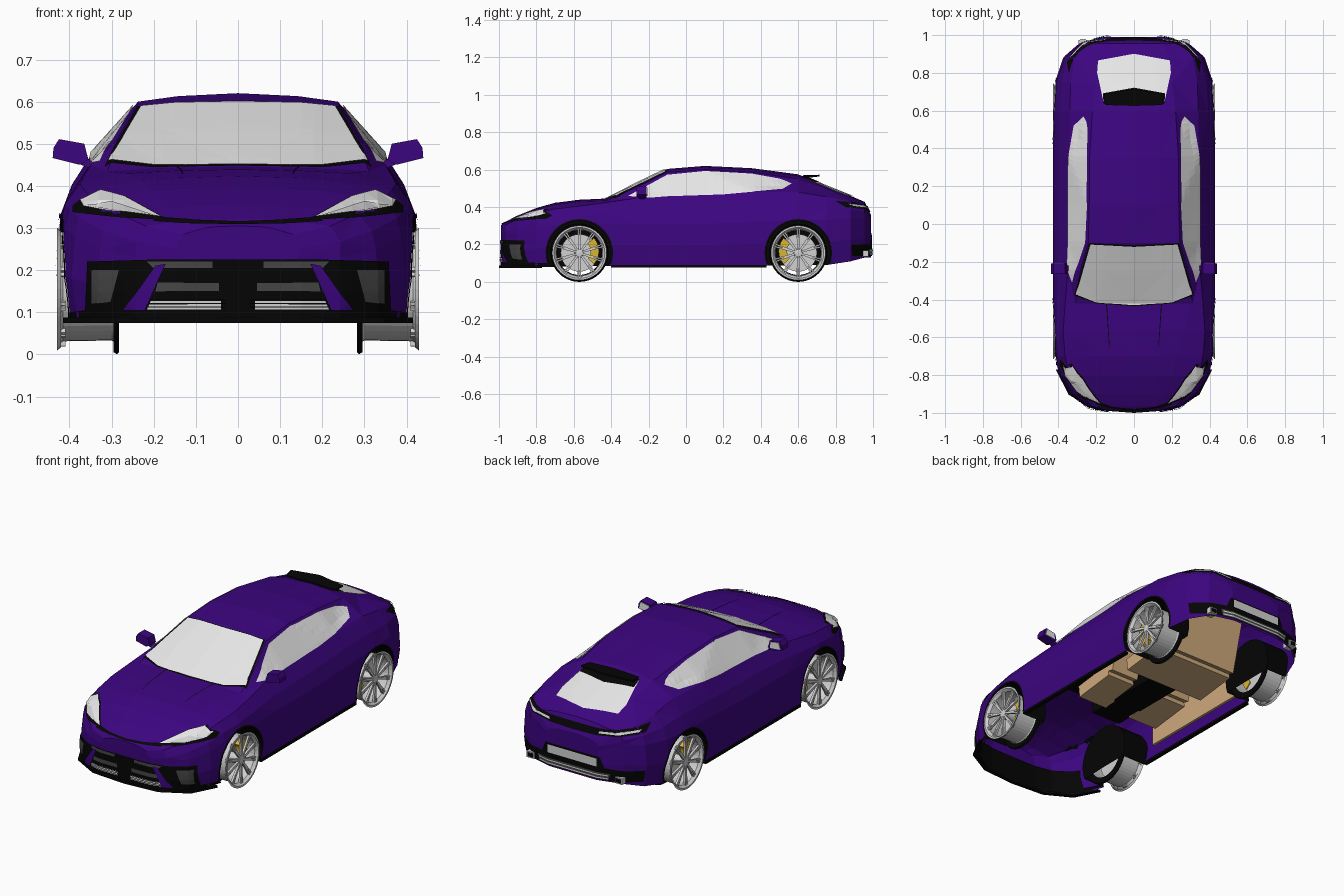
import bpy, bmesh, math
from mathutils import Vector, Matrix
from mathutils.bvhtree import BVHTree

if "Cube" in bpy.data.objects:
    bpy.data.objects.remove(bpy.data.objects["Cube"])


def material(name, rgb):
    m = bpy.data.materials.new(name)
    m.diffuse_color = (*rgb, 1)
    m.use_nodes = True
    m.node_tree.nodes["Principled BSDF"].inputs["Base Color"].default_value = m.diffuse_color
    return m


PURPLE = material("purple paint", (.045, .0015, .215))
BLACK = material("black trim", (.0015, .0015, .0015))
GLASS = material("pale glass", (.8, .8, .8))
SILVER = material("silver metal", (.64, .64, .64))
GREY = material("dark grey mesh", (.06, .06, .06))
TAN = material("tan leather", (.62, .4, .2))
YELLOW = material("yellow caliper", (.7, .46, .03))


def finish(bm, name, mats, mirror=True):
    """Turn a bmesh into an object, mirrored across x = 0."""
    me = bpy.data.meshes.new(name)
    bm.to_mesh(me)
    bm.free()
    for m in mats:
        me.materials.append(m)
    ob = bpy.data.objects.new(name, me)
    bpy.context.collection.objects.link(ob)
    if mirror:
        ob.modifiers.new("mirror", 'MIRROR')
    return ob


def add_box(bm, loc, size, rot=Matrix()):
    bmesh.ops.create_cube(bm, size=1, matrix=Matrix.Translation(loc) @ rot @ Matrix.Diagonal((*size, 1)))


def box(name, loc, size, mat, tilt=0):
    bm = bmesh.new()
    add_box(bm, loc, size, Matrix.Rotation(tilt, 4, 'X'))
    return finish(bm, name, [mat])


def prism(name, pts, vec, mat):
    """Extrude a flat outline of 3D points along vec."""
    bm = bmesh.new()
    low = [bm.verts.new(p) for p in pts]
    top = [bm.verts.new(Vector(p) + Vector(vec)) for p in pts]
    bm.faces.new(low)
    bm.faces.new(top)
    for i in range(len(pts)):
        bm.faces.new((low[i - 1], low[i], top[i], top[i - 1]))
    bmesh.ops.recalc_face_normals(bm, faces=bm.faces)
    return finish(bm, name, [mat])


# Body shell: sections along y
# y, bottom z, half width, crease z, belt x, belt z, rail x, rail z, top z
SECTIONS = [
    (-.988, .08, .15, .22, .13, .285, .08, .30, .305),
    (-.965, .08, .25, .23, .22, .305, .12, .318, .322),
    (-.90, .08, .335, .25, .285, .335, .16, .347, .355),
    (-.80, .08, .395, .28, .345, .368, .20, .388, .395),
    (-.70, .08, .42, .30, .365, .39, .23, .413, .423),
    (-.57, .085, .43, .31, .375, .405, .26, .43, .439),
    (-.42, .085, .43, .31, .365, .425, .31, .435, .446),
    (-.25, .085, .43, .31, .35, .45, .285, .513, .532),
    (-.10, .085, .43, .31, .345, .46, .242, .586, .604),
    (.10, .085, .43, .31, .345, .465, .237, .60, .62),
    (.35, .085, .43, .32, .345, .48, .235, .587, .608),
    (.60, .09, .43, .33, .34, .48, .22, .55, .575),
    (.75, .09, .418, .33, .335, .455, .20, .50, .512),
    (.88, .11, .375, .34, .315, .43, .19, .45, .46),
    (.955, .13, .29, .34, .26, .40, .15, .42, .428),
    (.99, .13, .16, .30, .145, .335, .10, .35, .355)]
bm = bmesh.new()
rings = []
for y, zb, w, zs, xb, zt, xr, zr, top in SECTIONS:
    half = [(w - .015, zb), (w, (zb + zs) / 2), (w - .008, zs), ((w + xb) / 2 + .008, (zs + zt) / 2),
            (xb, zt), (xr, zr), (xr * .6, top - (top - zr) * .35)]
    loop = half + [(0, top)] + [(-x, z) for x, z in half[::-1]]
    rings.append([bm.verts.new((x, y, z)) for x, z in loop])
for a, b in zip(rings, rings[1:]):
    n = len(a)
    for i in range(n):
        j = (i + 1) % n
        bm.faces.new((a[i], a[j], b[j], b[i])).material_index = 2 if j == 0 else 0
bm.faces.new(rings[0])
bm.faces.new(rings[-1])
bmesh.ops.recalc_face_normals(bm, faces=bm.faces)
bmesh.ops.triangulate(bm, faces=bm.faces)
TREE = BVHTree.FromBMesh(bm)
body = finish(bm, "body_shell", [PURPLE, BLACK, BLACK], mirror=False)

# Wheel housings cut from the body, then the underside opened
AXLES, HUB = (-.57, .60), .155
bm = bmesh.new()
for y in AXLES:
    for s in (1, -1):
        bmesh.ops.create_cone(bm, cap_ends=True, segments=36, radius1=.172, radius2=.172, depth=.33,
                              matrix=Matrix.Translation((s * .435, y, HUB)) @ Matrix.Rotation(math.pi / 2, 4, 'Y'))
for f in bm.faces:
    f.material_index = 1
cutter = finish(bm, "wheel_cutter", [PURPLE, BLACK, BLACK], mirror=False)
cutter.hide_render = True
mod = body.modifiers.new("arches", 'BOOLEAN')
mod.operation, mod.object, mod.solver = 'DIFFERENCE', cutter, 'EXACT'
bpy.context.view_layer.objects.active = body
bpy.ops.object.modifier_apply(modifier=mod.name)
bpy.data.objects.remove(cutter)
bm = bmesh.new()
bm.from_mesh(body.data)
bmesh.ops.delete(bm, geom=[f for f in bm.faces if f.material_index == 2], context='FACES')
bm.to_mesh(body.data)
bm.free()

VIEWS = {"front": (lambda a, b: Vector((a, -2, b)), Vector((0, 1, 0))),
         "rear": (lambda a, b: Vector((a, 2, b)), Vector((0, -1, 0))),
         "side": (lambda a, b: Vector((2, a, b)), Vector((-1, 0, 0))),
         "top": (lambda a, b: Vector((a, b, 2)), Vector((0, 0, -1)))}


def patch(name, pts, view, mat, off=.005):
    """Thin plate: an outline drawn in one view, laid onto the body surface."""
    place, d = VIEWS[view]
    bm = bmesh.new()
    bm.faces.new([bm.verts.new((a, b, 0)) for a, b in pts])
    for no in (Vector((1, 0, 0)), Vector((0, 1, 0))):
        for i in range(-32, 33):
            bmesh.ops.bisect_plane(bm, geom=bm.verts[:] + bm.edges[:] + bm.faces[:],
                                   plane_co=no * i * .03, plane_no=no)
    missed = []
    for v in bm.verts:
        hit, nor, _, _ = TREE.ray_cast(place(v.co.x, v.co.y), d)
        if hit is None:
            missed.append(v)
        else:
            v.co = hit + (nor - d * .6).normalized() * off
    bmesh.ops.delete(bm, geom=missed, context='VERTS')
    bmesh.ops.triangulate(bm, faces=bm.faces)
    for f in bm.faces:
        f.normal_update()
        if f.normal.dot(d) > 0:
            f.normal_flip()
    return finish(bm, name, [mat])


# Glass
SIDE = [(-.31, .457), (-.2, .517), (-.1, .571), (.1, .591), (.35, .577), (.5, .55),
        (.57, .525), (.52, .495), (.2, .466), (-.1, .456), (-.2, .448)]
patch("side_window", SIDE, "side", GLASS)
patch("windscreen_seal", [(0, -.436), (.2, -.42), (.316, -.378), (.238, -.1), (0, -.112)], "top", BLACK, .003)
patch("windscreen", [(0, -.43), (.2, -.414), (.306, -.372), (.23, -.107), (0, -.119)], "top", GLASS, .007)
patch("rear_window", [(0, .9), (.19, .865), (.195, .8), (.16, .64), (0, .64)], "top", GLASS)
patch("rear_window_shade", [(0, .72), (.165, .69), (.16, .635), (0, .635)], "top", BLACK, .007)
prism("spoiler", [(0, .625, .562), (.15, .63, .557), (.16, .69, .56), (0, .715, .565)], (0, 0, .008), BLACK)

# Bonnet creases, nose line and headlights
patch("bonnet_crease", [(.143, -.42), (.148, -.42), (.132, -.65), (.129, -.65)], "top", BLACK, .003)
patch("nose_line", [(0, .307), (.1, .309), (.2, .314), (.2, .325), (.1, .318), (0, .314)], "front", BLACK, .004)
patch("headlight_bezel", [(.16, .315), (.3, .326), (.39, .336), (.39, .352), (.37, .368), (.33, .387), (.27, .375)],
      "front", BLACK, .004)
patch("headlight", [(.18, .322), (.3, .338), (.362, .349), (.37, .364), (.325, .385), (.27, .371)],
      "front", GLASS, .009)
patch("headlight_inner", [(.2, .325), (.3, .34), (.355, .351), (.3, .357)], "front", SILVER, .011)

# Lower grille (outer and inner skins), slats, fins and splitter
GRILLE = [(0, .225), (.2, .225), (.355, .22), (.36, .105), (.4, .1), (.4, .083), (0, .083)]
patch("grille", GRILLE, "front", BLACK)
patch("grille_inner", GRILLE, "front", BLACK, -.008)
patch("grille_mesh_top", [(.06, .205), (.2, .205), (.215, .22), (.06, .22)], "front", GREY, .007)
patch("grille_mesh_low", [(.04, .107), (.215, .107), (.205, .13), (.04, .13)], "front", SILVER, .007)
patch("grille_mesh_mid", [(.045, .15), (.195, .15), (.19, .17), (.045, .17)], "front", GREY, .007)
for i in range(3):
    patch("grille_slat", [(.03, .111 + i * .008), (.22, .111 + i * .008), (.22, .114 + i * .008),
                          (.03, .114 + i * .008)], "front", BLACK, .009)
patch("outlet_mesh", [(.3, .125), (.345, .12), (.345, .2), (.28, .2)], "front", GREY, .007)
patch("bumper_fin", [(.17, .215), (.195, .21), (.27, .105), (.22, .105)], "front", PURPLE, .011)
prism("front_splitter", [(0, -1, .075), (.2, -.985, .075), (.345, -.905, .075), (.415, -.77, .075),
                         (.395, -.77, .075), (.325, -.89, .075), (.19, -.965, .075), (0, -.98, .075)],
      (0, 0, .012), BLACK)

# Tail lamps, plate panel, lower bumper and exhausts
patch("tail_band", [(0, .37), (.15, .372), (.26, .386), (.352, .396), (.342, .43), (.25, .412), (.14, .405), (0, .405)],
      "rear", BLACK, .005)
patch("tail_lamp", [(.15, .382), (.25, .393), (.335, .404), (.334, .414), (.15, .392)], "rear", SILVER, .009)
patch("rear_bumper", [(0, .262), (.165, .262), (.19, .205), (.37, .2), (.36, .138), (0, .138)], "rear", BLACK, .004)
patch("plate_panel", [(0, .208), (.15, .208), (.15, .252), (0, .252)], "rear", SILVER, .008)
patch("diffuser_mesh", [(0, .143), (.21, .143), (.22, .178), (0, .178)], "rear", GREY, .007)
for z in (.15, .167):
    patch("diffuser_wire", [(0, z - .003), (.21, z - .003), (.21, z + .003), (0, z + .003)], "rear", SILVER, .009)
box("exhaust", (.27, .95, .152), (.045, .05, .034), SILVER)
box("exhaust_bore", (.27, .975, .152), (.032, .004, .022), BLACK)

# Sills and arch trims
box("sill", (.413, .015, .084), (.02, .83, .014), BLACK)
for y, tag in zip(AXLES, ("front", "rear")):
    arc = [math.radians(-20 + 10 * i) for i in range(23)]
    ring = [(y + .17 * math.cos(a), HUB + .17 * math.sin(a)) for a in arc]
    ring += [(y + .18 * math.cos(a), HUB + .18 * math.sin(a)) for a in arc[::-1]]
    patch(tag + "_arch_trim", ring, "side", BLACK, .003)

# Door mirrors
prism("mirror_housing", [(.355, -.265, .462), (.365, -.265, .5), (.425, -.265, .511), (.438, -.265, .49),
                         (.44, -.265, .466), (.375, -.265, .45)], (0, .055, 0), PURPLE)
prism("mirror_glass", [(.37, -.21, .463), (.372, -.21, .496), (.422, -.21, .504), (.432, -.21, .468)],
      (0, .004, 0), GLASS)
prism("mirror_stem", [(.33, -.25, .45), (.37, -.25, .47), (.385, -.25, .455), (.34, -.25, .437)], (0, .03, 0), PURPLE)


def lathe(name, profile, y, mat, steps=40):
    """Spin (radius, x) points about a wheel axle."""
    bm = bmesh.new()
    vs = [bm.verts.new((x, y, HUB + r)) for r, x in profile]
    es = [bm.edges.new(p) for p in zip(vs, vs[1:])]
    bmesh.ops.spin(bm, geom=vs + es, cent=(0, y, HUB), axis=(1, 0, 0), angle=math.tau, steps=steps)
    bmesh.ops.remove_doubles(bm, verts=bm.verts, dist=.0002)
    return finish(bm, name, [mat])


# Wheels: barrel, inner tyre wall, spokes, brakes
for y, tag, s in zip(AXLES, ("front", "rear"), (1, -1)):
    lathe(tag + "_rim", [(.138, .42), (.146, .43), (.136, .43), (.124, .415), (.122, .30), (.13, .288)], y, SILVER)
    lathe(tag + "_tyre_wall", [(.118, .284), (.15, .282), (.155, .287), (.15, .295), (.124, .294)], y, BLACK)
    lathe(tag + "_brake_disc", [(0, .345), (.1, .345), (.1, .335), (0, .335)], y, SILVER)
    lathe(tag + "_hub", [(0, .424), (.02, .422), (.026, .412), (.026, .345)], y, SILVER, 16)
    bm = bmesh.new()
    for i in range(10):
        for da in (-.05, .05):
            rot = Matrix.Rotation(math.tau * i / 10 + da, 4, 'X')
            add_box(bm, Vector((.416, y, HUB)) + rot @ Vector((0, 0, .078)), (.012, .008, .116), rot)
    finish(bm, tag + "_spokes", [SILVER])
    arc = [math.radians(-42 + 14 * i) for i in range(7)]
    pts = [(.33, y + s * r * math.cos(a), HUB + .01 + r * math.sin(a)) for r, seq in ((.105, arc), (.06, arc[::-1]))
           for a in seq]
    prism(tag + "_caliper", pts, (.05, 0, 0), YELLOW)

# Cabin
for y, w, tag in ((-.02, .18, "front"), (.36, .25, "rear")):
    x = .17 if tag == "front" else .125
    box(tag + "_seat_cushion", (x, y, .17), (w, .24, .07), TAN, .12)
    box(tag + "_seat_back", (x, y + .16, .31), (w, .06, .28), TAN, -.25)
    box(tag + "_headrest", (.17, y + .205, .475), (.09, .035, .06), TAN, -.2)
box("door_lining", (.385, .05, .24), (.015, .7, .2), TAN)
box("console", (.045, .02, .2), (.09, .5, .14), BLACK)
box("dashboard", (.17, -.3, .36), (.34, .14, .09), BLACK)
